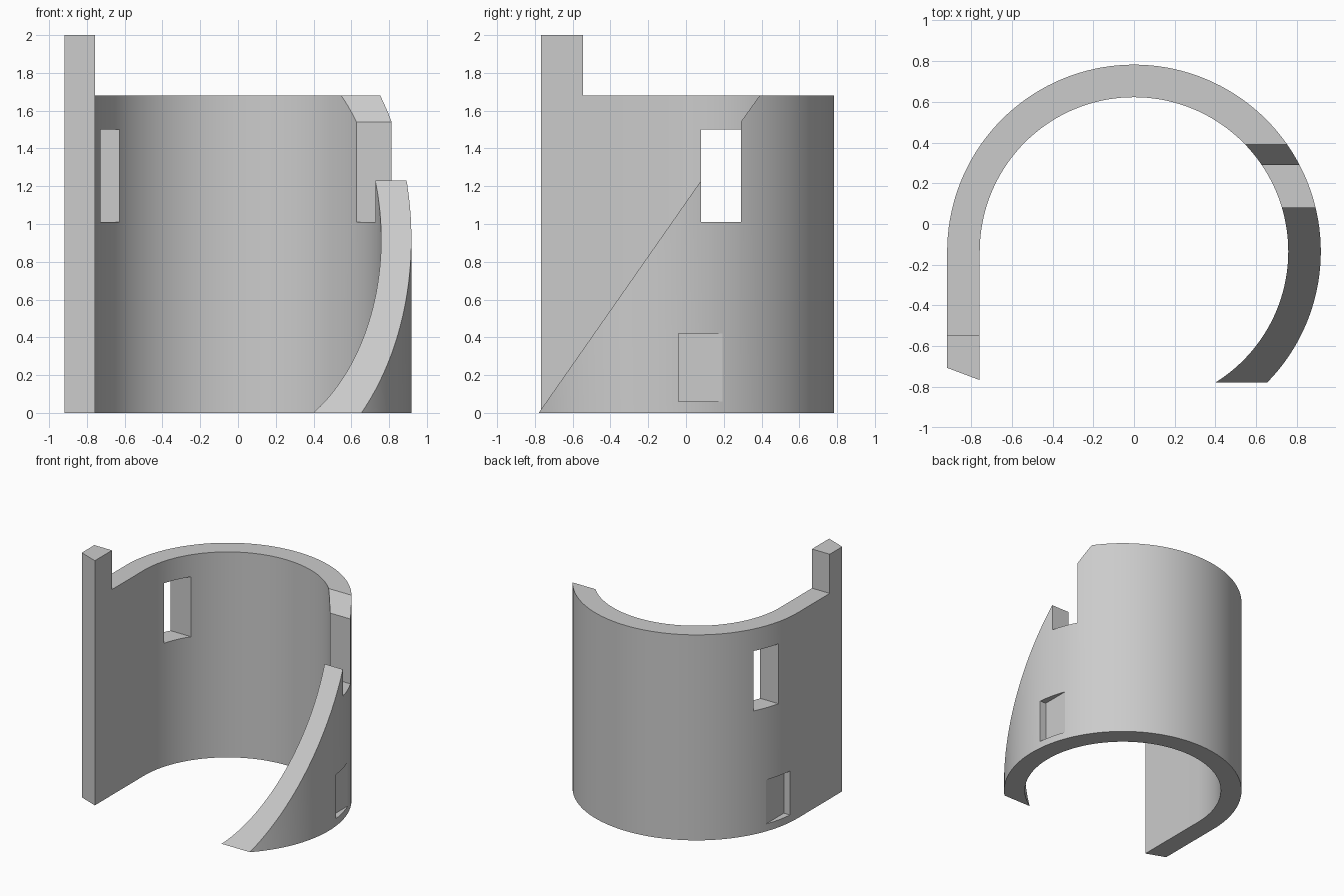
import bpy
import bmesh
from math import sin, cos, radians
from mathutils import Vector

if "Cube" in bpy.data.objects:
    bpy.data.objects.remove(bpy.data.objects["Cube"])

OUTER, INNER, CENTRE_Y = 0.918, 0.758, -0.135
WALL_TOP, PILLAR_TOP, PILLAR_BACK = 1.68, 2.0, -0.545

stone = bpy.data.materials.new("light grey")
stone.use_nodes = True
grey = (0.6, 0.6, 0.6, 1)
stone.diffuse_color = grey
stone.node_tree.nodes["Principled BSDF"].inputs["Base Color"].default_value = grey


def make_object(name, bm):
    bmesh.ops.recalc_face_normals(bm, faces=bm.faces)
    mesh = bpy.data.meshes.new(name)
    bm.to_mesh(mesh)
    bm.free()
    mesh.materials.append(stone)
    obj = bpy.data.objects.new(name, mesh)
    bpy.context.collection.objects.link(obj)
    return obj


def raise_faces(bm, faces, height):
    """Extrude faces straight up and return the new top faces."""
    geom = bmesh.ops.extrude_face_region(bm, geom=faces)["geom"]
    verts = [g for g in geom if isinstance(g, bmesh.types.BMVert)]
    bmesh.ops.translate(bm, verts=verts, vec=(0, 0, height))
    return [g for g in geom if isinstance(g, bmesh.types.BMFace)]


def cut_sideways(target, profile, x0, x1):
    """Cut a (y, z) profile out of the target between x0 and x1."""
    bm = bmesh.new()
    face = bm.faces.new([bm.verts.new((x0, y, z)) for y, z in profile])
    geom = bmesh.ops.extrude_face_region(bm, geom=[face])["geom"]
    verts = [g for g in geom if isinstance(g, bmesh.types.BMVert)]
    bmesh.ops.translate(bm, verts=verts, vec=(x1 - x0, 0, 0))
    cutter = make_object("cutter", bm)
    cutter.hide_render = True
    mod = target.modifiers.new("cut", "BOOLEAN")
    mod.operation = "DIFFERENCE"
    mod.solver = "EXACT"
    mod.object = cutter
    bpy.ops.object.modifier_apply(modifier=mod.name)
    bpy.data.objects.remove(cutter)


def rectangle(y0, y1, z0, z1):
    return [(y0, z0), (y1, z0), (y1, z1), (y0, z1)]


# Plan of the wall: an arc that runs into a straight side, as pairs of points
STEPS = 98
pairs = []
for i in range(STEPS + 1):
    a = radians(-65 + 245 * i / STEPS)
    pairs.append([(r * cos(a), CENTRE_Y + r * sin(a)) for r in (OUTER, INNER)])
pairs.append([(-OUTER, PILLAR_BACK), (-INNER, PILLAR_BACK)])
pairs.append([(-OUTER, -0.707), (-INNER, -0.767)])

# Wall body, with the pillar raised from its straight end
bm = bmesh.new()
rows = [[bm.verts.new((x, y, 0)) for x, y in pair] for pair in pairs]
base = [bm.faces.new((a[0], a[1], b[1], b[0])) for a, b in zip(rows, rows[1:])]
tops = raise_faces(bm, base, WALL_TOP)
end = [f for f in tops
       if f.calc_center_median().x < -0.7 and f.calc_center_median().y < PILLAR_BACK]
raise_faces(bm, end, PILLAR_TOP - WALL_TOP)
wall = make_object("curved_wall", bm)
bpy.context.view_layer.objects.active = wall
wall.select_set(True)

# Sloping edge and stepped notch on the open side
slope = 1.23 / 0.86
notch = [(-1.1, -0.32 * slope), (0.08, 1.23), (0.08, 1.01), (0.29, 1.01),
         (0.29, 1.54), (0.49, 1.82), (0.49, 2.2), (-1.1, 2.2)]
cut_sideways(wall, notch, 0.1, 1.2)

# Window through the straight side
cut_sideways(wall, rectangle(0.08, 0.29, 1.01, 1.5), -1.2, -0.3)

# Shallow flat-bottomed recess on each outer side
for side in (-1, 1):
    cut_sideways(wall, rectangle(-0.04, 0.23, 0.06, 0.42), side * 0.857, side * 1.1)

bpy.ops.object.shade_smooth_by_angle(angle=radians(20))
